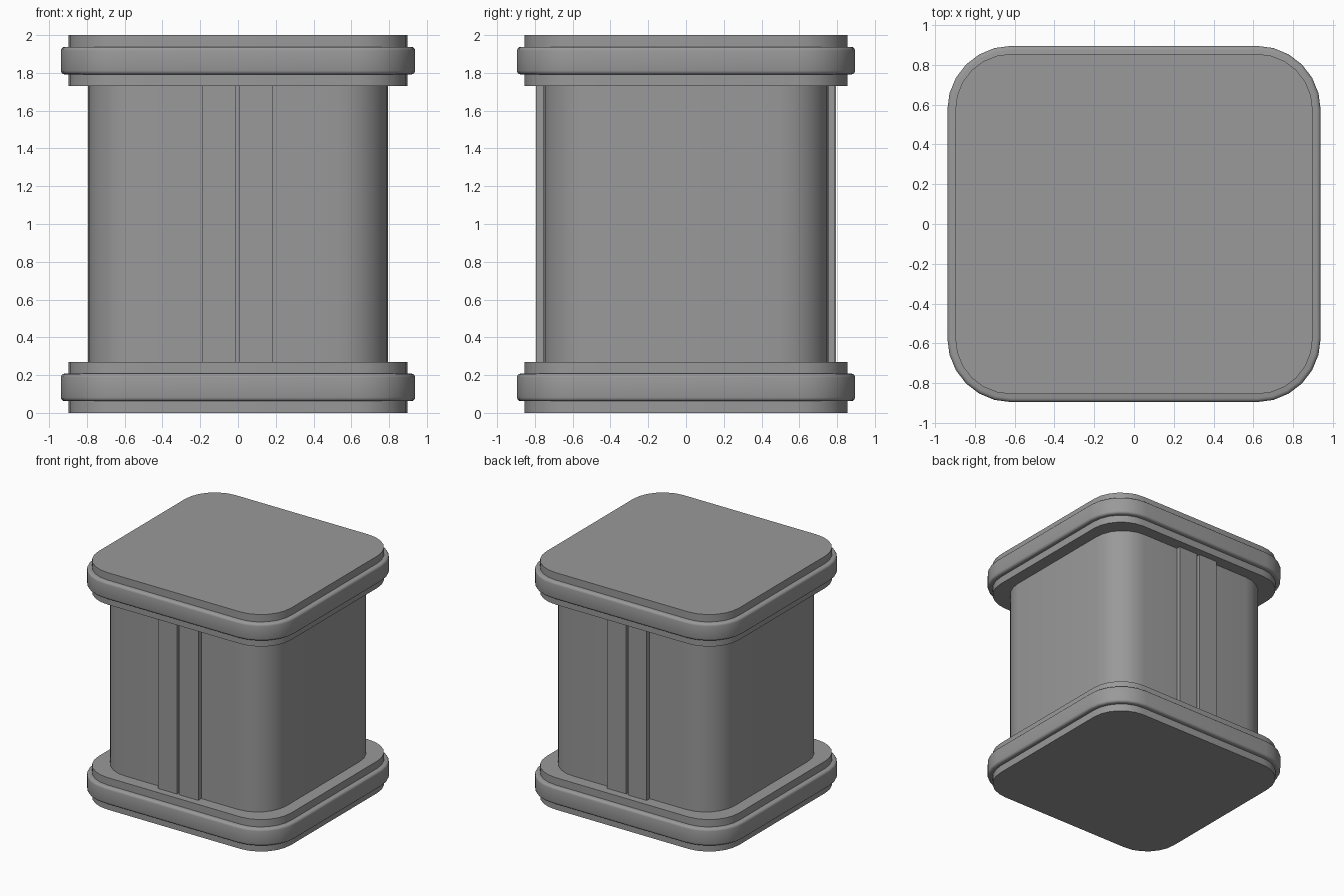
import bpy
import math

cube = bpy.data.objects.get("Cube")
if cube:
    bpy.data.objects.remove(cube, do_unlink=True)

CORNER_STEPS = 6

# Single grey finish
grey = bpy.data.materials.new("mid grey")
grey.use_nodes = True
colour = (0.32, 0.32, 0.32, 1)
grey.diffuse_color = colour
grey.node_tree.nodes["Principled BSDF"].inputs["Base Color"].default_value = colour


def finish(name, verts, faces):
    mesh = bpy.data.meshes.new(name)
    mesh.from_pydata(verts, [], faces)
    mesh.materials.append(grey)
    mesh.shade_smooth()
    mesh.set_sharp_from_angle(angle=math.radians(35))
    obj = bpy.data.objects.new(name, mesh)
    bpy.context.collection.objects.link(obj)
    return obj


def rounded_outline(half_x, half_y, radius):
    """Counter-clockwise rounded rectangle."""
    points = []
    for quarter, (sx, sy) in enumerate([(1, 1), (-1, 1), (-1, -1), (1, -1)]):
        for step in range(CORNER_STEPS + 1):
            a = (quarter + step / CORNER_STEPS) * math.pi / 2
            points.append((sx * (half_x - radius) + radius * math.cos(a),
                           sy * (half_y - radius) + radius * math.sin(a)))
    return points


def rounded_slab(name, half_x, half_y, radius, profile):
    """Stack rounded outlines along a profile of (inset, z) pairs."""
    verts, faces = [], []
    for inset, z in profile:
        outline = rounded_outline(half_x - inset, half_y - inset, radius - inset)
        verts += [(x, y, z) for x, y in outline]
    n = len(verts) // len(profile)
    for level in range(len(profile) - 1):
        for i in range(n):
            a, b = level * n + i, level * n + (i + 1) % n
            faces.append((a, b, b + n, a + n))
    faces.append(tuple(reversed(range(n))))
    faces.append(tuple(range(len(verts) - n, len(verts))))
    return finish(name, verts, faces)


def box(name, x0, x1, y0, y1, z0, z1):
    verts = [(x, y, z) for z in (z0, z1)
             for x, y in ((x0, y0), (x1, y0), (x1, y1), (x0, y1))]
    faces = [(3, 2, 1, 0), (4, 5, 6, 7)]
    faces += [(i, (i + 1) % 4, (i + 1) % 4 + 4, i + 4) for i in range(4)]
    return finish(name, verts, faces)


def soft_profile(z0, z1, r):
    """Vertical edge profile with rounded top and bottom."""
    angles = [math.radians(d) for d in (0, 30, 60, 90)]
    low = [(r - r * math.sin(a), z0 + r - r * math.cos(a)) for a in angles]
    return low + [(inset, z0 + z1 - z) for inset, z in reversed(low)]


# Main body
rounded_slab("body", 0.795, 0.755, 0.27, [(0, 0.25), (0, 1.75)])

# Matching base and cap: a plate with a wider rounded band around it
for label, bottom in (("base", 0), ("cap", 1.73)):
    top = bottom + 0.27
    rounded_slab(label + "_plate", 0.898, 0.855, 0.28, [(0, bottom), (0, top)])
    rounded_slab(label + "_band", 0.938, 0.895, 0.32,
                 soft_profile(bottom + 0.062, top - 0.062, 0.02))

# Paired raised strips with a narrow groove, front and back
for side, depths in (("front", (-0.795, -0.795)), ("back", (0.795, 0.788))):
    spans = (("right", -0.19, -0.014), ("left", 0.008, 0.186))
    for (hand, x0, x1), depth in zip(spans, depths):
        inner = math.copysign(0.72, depth)
        box(f"{side}_{hand}_strip", x0, x1, min(inner, depth), max(inner, depth), 0.25, 1.75)
